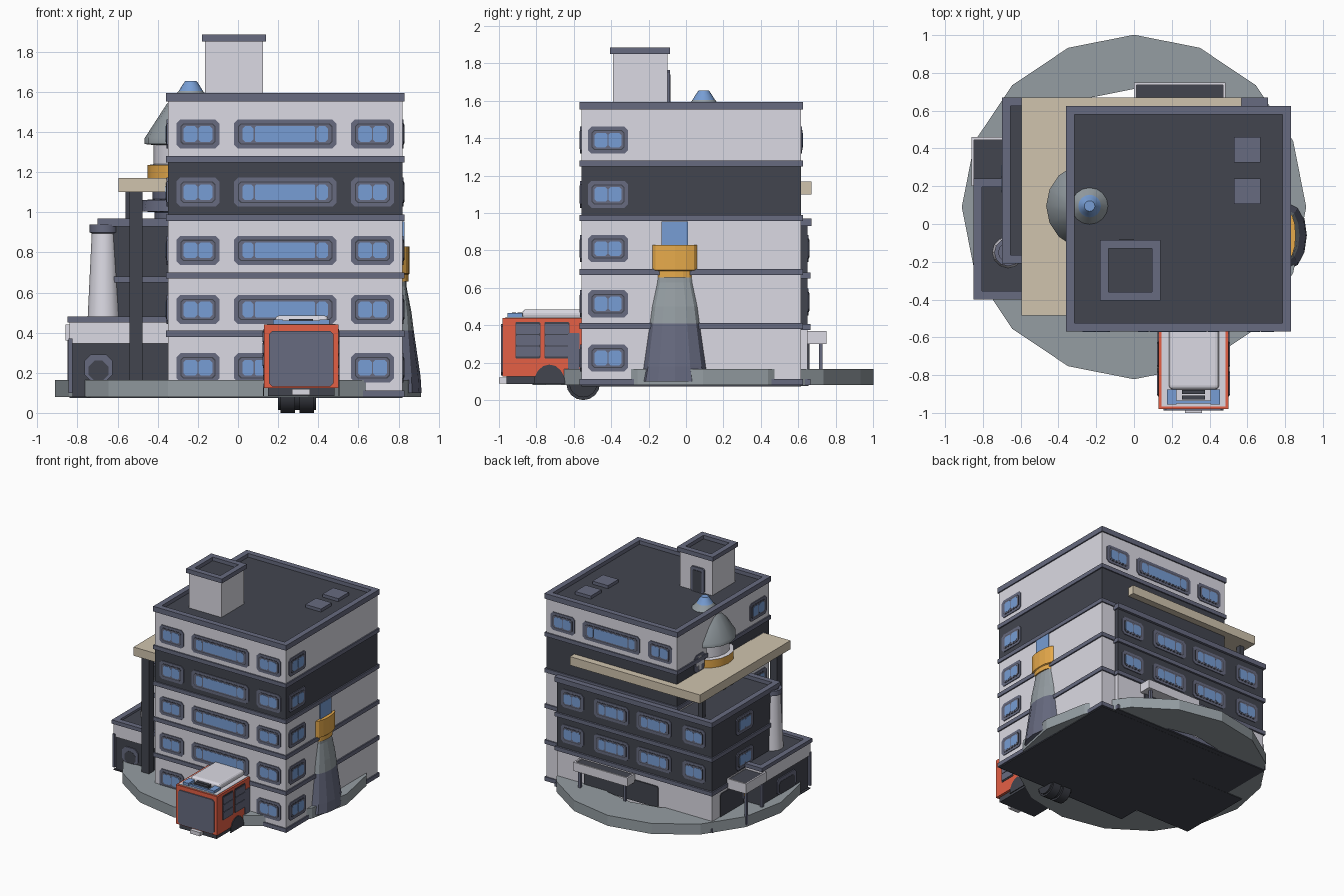
import bpy, bmesh, math
from mathutils import Vector

if "Cube" in bpy.data.objects:
    bpy.data.objects.remove(bpy.data.objects["Cube"])

COL = {'white': (.71, .70, .77), 'charcoal': (.055, .06, .078), 'trim': (.135, .145, .215),
       'glass': (.185, .34, .66), 'red': (.78, .115, .06), 'yellow': (.85, .43, .075),
       'tan': (.63, .55, .42), 'grey': (.30, .34, .365), 'black': (.04, .043, .055)}
MAT = {}
for k, c in COL.items():
    MAT[k] = bpy.data.materials.new(k)
    MAT[k].diffuse_color = (*c, 1)


def finish(name, bm, mats, smooth=False):
    bmesh.ops.recalc_face_normals(bm, faces=bm.faces)
    me = bpy.data.meshes.new(name)
    bm.to_mesh(me)
    bm.free()
    for m in mats:
        me.materials.append(MAT[m])
    ob = bpy.data.objects.new(name, me)
    bpy.context.collection.objects.link(ob)
    if smooth:
        bpy.context.view_layer.objects.active = ob
        ob.select_set(True)
        bpy.ops.object.shade_smooth_by_angle(angle=math.radians(35))
        ob.select_set(False)
    return ob


def add_box(bm, x0, x1, y0, y1, z0, z1):
    for v in bmesh.ops.create_cube(bm, size=1)['verts']:
        v.co = ((x0 + x1) / 2 + v.co.x * (x1 - x0), (y0 + y1) / 2 + v.co.y * (y1 - y0),
                (z0 + z1) / 2 + v.co.z * (z1 - z0))


def boxes(name, mat, *dims):
    bm = bmesh.new()
    for d in dims:
        add_box(bm, *d)
    return finish(name, bm, [mat])


def frame(name, mat, x0, x1, y0, y1, z0, z1, w=.045):
    return boxes(name, mat, (x0, x1, y0, y0 + w, z0, z1), (x0, x1, y1 - w, y1, z0, z1),
                 (x0, x0 + w, y0 + w, y1 - w, z0, z1), (x1 - w, x1, y0 + w, y1 - w, z0, z1))


def prism(bm, pts, o, u, v, n, mi=0):
    a = [bm.verts.new(o + u * p + v * q) for p, q in pts]
    b = [bm.verts.new(w.co + n) for w in a]
    fs = [bm.faces.new(a), bm.faces.new(b)]
    for i in range(len(a)):
        j = (i + 1) % len(a)
        fs.append(bm.faces.new((a[i], a[j], b[j], b[i])))
    for f in fs:
        f.material_index = mi


def plate(bm, o, n, w, h, t, mi, c=.02, du=0):
    # bevel-cornered plate lying on a wall with normal n
    n = Vector(n)
    up = Vector((0, 0, 1))
    u = up.cross(n)
    w, h = w / 2, h / 2
    pts = [(-w + c, -h), (w - c, -h), (w, -h + c), (w, h - c), (w - c, h), (-w + c, h), (-w, h - c), (-w, -h + c)]
    prism(bm, pts, Vector(o) + u * du, u, up, n * t, mi)


def window(bm, o, n, w):
    plate(bm, o, n, w, .145, .006, 0, .02)
    plate(bm, o, n, w - .04, .106, .0075, 1, .014)
    plate(bm, o, n, w - .05, .096, .009, 0, .012)
    if w < .3:
        for s in (-1, 1):
            plate(bm, o, n, .07, .078, .0105, 2, .012, s * .037)
    else:
        for s in (-1, 1):
            plate(bm, o, n, .055, .078, .0105, 2, .012, s * (w / 2 - .07))
        plate(bm, o, n, w - .21, .078, .0105, 2, .006)


def lathe(name, mats, cx, cy, prof, seg, rule=None, smooth=False):
    # profile points are (y radius, z) or (y radius, z, x radius)
    bm = bmesh.new()
    ang = [2 * math.pi * i / seg for i in range(seg)]
    rings = [[bm.verts.new((cx + p[-1 if len(p) > 2 else 0] * math.cos(t), cy + p[0] * math.sin(t), p[1]))
              for t in ang] for p in prof]
    bm.faces.new(rings[0])
    bm.faces.new(rings[-1])
    for a, b in zip(rings, rings[1:]):
        for i in range(seg):
            j = (i + 1) % seg
            bm.faces.new((a[i], a[j], b[j], b[i]))
    if rule:
        for f in bm.faces:
            f.material_index = rule(f.calc_center_median().z)
    return finish(name, bm, mats, smooth)


# ground ring and dark underside
bm = bmesh.new()
R = [[bm.verts.new((r * math.sin(math.pi * i / 8), .09 + r * math.cos(math.pi * i / 8), z)) for i in range(16)]
     for r, z in ((.912, .08), (.912, .165), (.625, .165), (.625, .08))]
for k in range(4):
    for i in range(16):
        j = (i + 1) % 16
        bm.faces.new((R[k][i], R[k][j], R[(k + 1) % 4][j], R[(k + 1) % 4][i]))
finish('ground_ring', bm, ['grey'])
boxes('underside', 'charcoal', (-.35, .82, -.56, .615, .074, .082), (-.84, -.34, -.39, .23, .074, .082),
      (-.7, .71, -.2, .655, .075, .083))

# main tower: five storeys with trim bands
zs = [.08, .395, .685, .975, 1.265, 1.56]
for i in range(5):
    boxes('tower_floor_%d' % (i + 1), 'charcoal' if i == 3 else 'white', (-.35, .82, -.56, .615, zs[i], zs[i + 1]))
boxes('tower_bands', 'trim', *[(-.36, .83, -.57, .625, z - .016, z + .016) for z in (.096, .395, .685, .973, 1.265)])
boxes('tower_roof', 'charcoal', (-.345, .815, -.555, .61, 1.555, 1.565))
frame('tower_parapet', 'trim', -.36, .83, -.57, .625, 1.553, 1.595)

# tower windows
bm = bmesh.new()
for i, z in enumerate((.225, .515, .81, 1.1, 1.39)):
    for x, w in ((-.2, .215), (.235, .51), (.67, .215)):
        window(bm, (x, -.56, z), (0, -1, 0), w)
        if i == 4:
            window(bm, (x, .615, z), (0, 1, 0), w)
    window(bm, (.82, -.417, z), (1, 0, 0), .215)
    if i:
        window(bm, (-.35, -.417, z), (-1, 0, 0), .215)
finish('tower_windows', bm, ['trim', 'charcoal', 'glass'])

# roof stair house and skylights
boxes('stair_house', 'white', (-.165, .125, -.39, -.10, 1.56, 1.85))
boxes('stair_house_roof', 'charcoal', (-.16, .12, -.385, -.105, 1.845, 1.856))
frame('stair_house_parapet', 'trim', -.18, .14, -.405, -.085, 1.85, 1.885)
bm = bmesh.new()
plate(bm, (-.04, -.1, 1.665), (0, 1, 0), .12, .2, .014, 0, .012)
plate(bm, (-.04, -.1, 1.655), (0, 1, 0), .08, .17, .018, 1, .008)
finish('roof_door', bm, ['trim', 'charcoal'])
boxes('skylights', 'trim', (.53, .67, .325, .46, 1.56, 1.59), (.53, .67, .105, .24, 1.56, 1.59))

# large rocket passing through the tower's left wall and roof
lathe('rocket', ['trim', 'white', 'yellow', 'grey', 'glass'], -.235, .095,
      [(.18, .95), (.18, 1.0), (.25, 1.005), (.24, 1.06), (.19, 1.065), (.19, 1.165), (.215, 1.17), (.215, 1.235),
       (.185, 1.24), (.185, 1.335), (.23, 1.34), (.23, 1.37), (.12, 1.54), (.06, 1.605), (.045, 1.63), (.028, 1.655)],
      16, lambda z: 0 if z < 1.15 else 2 if z < 1.236 else 1 if z < 1.336 else 3 if z < 1.61 else 4, True)
# small rocket half sunk in the right wall
lathe('side_rocket', ['trim', 'grey'], .82, -.06,
      [(.18, .1, .095), (.165, .18, .09), (.132, .41, .056), (.12, .5, .045), (.092, .63, .02), (.088, .68, .018)],
      12, lambda z: 0 if z < .411 else 1)
lathe('side_rocket_collar', ['yellow'], .82, -.06,
      [(.09, .655, .03), (.09, .69, .03), (.12, .695, .036), (.12, .83, .036)], 12)
boxes('side_rocket_tip', 'glass', (.8, .829, -.13, .01, .8, .955))

# rear wing: white ground floor, two dark floors
boxes('wing_ground_floor', 'white', (-.69, .70, -.19, .65, .08, .385))
boxes('wing_upper_floors', 'charcoal', (-.69, .70, -.19, .65, .385, .94))
boxes('wing_bands', 'trim', *[(-.7, .71, -.2, .665, z - .016, z + .016) for z in (.096, .39, .665)])
frame('wing_parapet', 'trim', -.7, .71, -.21, .67, .93, .97)
bm = bmesh.new()
for z in (.525, .81):
    for x, w in ((.56, .2), (.21, .31), (-.17, .31), (-.53, .2)):
        window(bm, (x, .65, z), (0, 1, 0), w)
    window(bm, (-.69, .24, z), (-1, 0, 0), .215)
finish('wing_windows', bm, ['trim', 'charcoal', 'glass'])
bm = bmesh.new()
plate(bm, (.12, .65, .235), (0, 1, 0), .66, .17, .009, 0, .012)
plate(bm, (-.69, .4, .25), (-1, 0, 0), .3, .2, .006, 0, .012)
plate(bm, (-.69, .2, .25), (-1, 0, 0), .14, .1, .007, 1, .012)
plate(bm, (-.69, .2, .25), (-1, 0, 0), .11, .07, .009, 2, .008)
finish('ground_doors', bm, ['charcoal', 'trim', 'yellow'])

# low front-left annex
boxes('annex_lower', 'charcoal', (-.825, -.34, -.38, .22, .08, .36))
boxes('annex_upper', 'white', (-.84, -.34, -.39, .23, .345, .455))
boxes('annex_roof', 'charcoal', (-.83, -.34, -.38, .22, .45, .462))
frame('annex_parapet', 'trim', -.85, -.34, -.4, .24, .45, .48)
bm = bmesh.new()
for mi, (w, h, t) in enumerate(((.14, .13, .008), (.1, .1, .01))):
    plate(bm, (-.695, -.38, .16 + h / 2), (0, -1, 0), w, h, t, mi, .03)
    plate(bm, (-.825, -.1, .17 + h / 2), (-1, 0, 0), w + .1, h, t, mi, .02)
finish('annex_doors', bm, ['trim', 'charcoal'])

# white entrance awnings on posts
for nm, (x0, x1, y0, y1, z0, z1) in (('left', (-.86, -.68, .2, .46, .36, .44)), ('rear', (0, .485, .64, .75, .3, .37))):
    boxes(nm + '_awning', 'white', (x0, x1, y0, y1, z0, z1 - .015))
    frame(nm + '_awning_rim', 'white', x0, x1, y0, y1, z1 - .015, z1, .014)
    boxes(nm + '_awning_top', 'charcoal', (x0 + .014, x1 - .014, y0 + .014, y1 - .014, z1 - .016, z1 - .01))
boxes('awning_posts', 'trim', *[(x - .01, x + .01, y - .01, y + .01, .1, z) for x, y, z in
      ((-.84, .43, .37), (-.84, .23, .37), (-.835, -.39, .37), (.04, .72, .31), (.445, .72, .31))])

# tapered chimney with cap
lathe('chimney', ['white', 'trim'], -.667, -.15, [(.083, .46), (.062, .895), (.073, .9), (.073, .94), (.05, .94), (.05, .9)],
      12, lambda z: 1 if z > .896 else 0, True)

# tan canopy and pillars
boxes('canopy', 'tan', (-.595, .57, -.485, .67, 1.1, 1.17))
boxes('canopy_pillars', 'charcoal', (-.54, -.475, -.46, -.395, .1, 1.1), (-.56, -.52, .55, .59, .93, 1.1))
# flat wall sign with a plain cross above the canopy
bm = bmesh.new()
o, n = (-.35, .33, 1.24), (-1, 0, 0)
plate(bm, o, n, .13, .14, .004, 0, .02)
plate(bm, o, n, .035, .11, .009, 1, .004)
plate(bm, o, n, .1, .035, .0085, 1, .004)
finish('wall_cross', bm, ['trim', 'white'])

# red service truck, its nose buried in the tower
cx = .315
boxes('truck_body', 'red', (.13, .5, -.98, -.5, .125, .44))
boxes('truck_chassis', 'charcoal', (.15, .48, -.96, -.5, .085, .126))
boxes('truck_bumper', 'white', (.27, .36, -1, -.95, .09, .12))
bm = bmesh.new()
plate(bm, (cx, -.98, .27), (0, -1, 0), .32, .275, .008, 0, .015)
for x, s in ((.5, 1), (.13, -1)):
    n = (s, 0, 0)
    for y in (-.845, -.69):
        plate(bm, (x, y, .32), n, .135, .195, .003, 1, .006)
        for k in range(3):
            plate(bm, (x, y, .26 + k * .06), n, .128, .055, .007, 0, .006)
    # wheel arch
    arch = [(.085 * math.cos(math.pi * i / 8), .105 * math.sin(math.pi * i / 8)) for i in range(9)]
    prism(bm, arch, Vector((x, -.73, .085)), Vector((0, 1, 0)), Vector((0, 0, 1)), Vector((s * .006, 0, 0)), 1)
    plate(bm, (x, -.6, .24), n, .06, .24, .006, 0, .006)
finish('truck_panels', bm, ['trim', 'charcoal'])
roof = boxes('truck_roof_box', 'white', (.185, .45, -.875, -.55, .435, .485))
bev = roof.modifiers.new('round', 'BEVEL')
bev.width, bev.segments = .02, 3
boxes('truck_roof_bed', 'white', (.145, .485, -.965, -.5, .438, .444))
boxes('truck_lights', 'glass', (.175, .225, -.955, -.875, .44, .465), (.405, .455, -.955, -.875, .44, .465),
      (.225, .405, -.95, -.935, .44, .46))
boxes('truck_rollers', 'charcoal', (.255, .375, -.93, -.908, .44, .468), (.255, .375, -.9, -.878, .44, .468))

# twin wheels under the truck
bm = bmesh.new()
for x in (.2, .295):
    for r, a, b in ((.09, .012, .083), (.075, 0, .095)):
        pts = [(r * math.cos(2 * math.pi * i / 16), r * math.sin(2 * math.pi * i / 16)) for i in range(16)]
        prism(bm, pts, Vector((x + a, -.55, .09)), Vector((0, 1, 0)), Vector((0, 0, 1)), Vector((b - a, 0, 0)))
finish('truck_wheels', bm, ['black'], True)

for m in bpy.data.materials:
    if m.users and not m.is_grease_pencil:
        m.use_nodes = True
        m.node_tree.nodes["Principled BSDF"].inputs["Base Color"].default_value = m.diffuse_color
